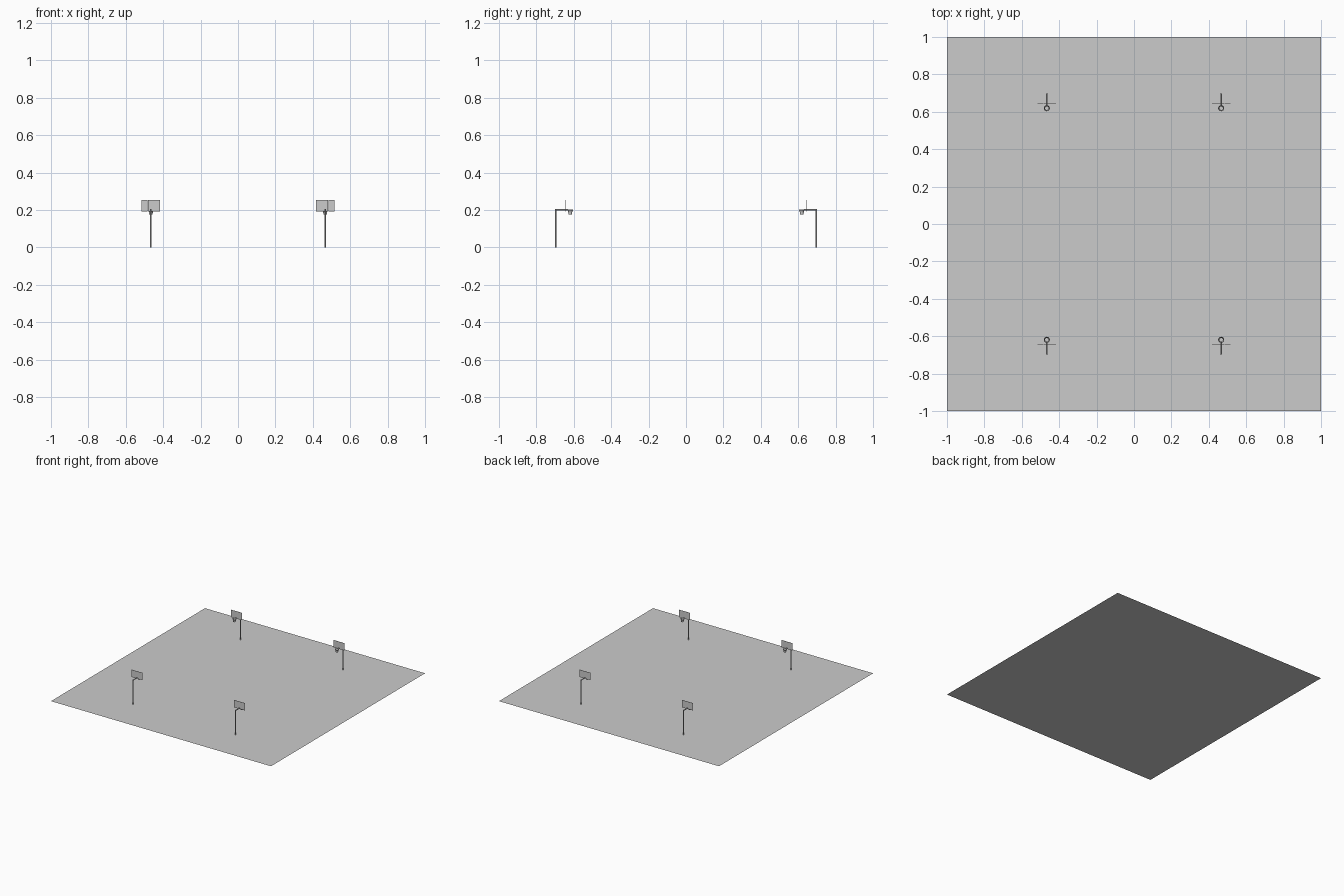
import bpy, bmesh, math
from mathutils import Matrix, Vector

if "Cube" in bpy.data.objects:
    bpy.data.objects.remove(bpy.data.objects["Cube"])

HOOP_X, POLE_Y = 0.466, 0.697


def add_mesh(name, bm, place):
    mesh = bpy.data.meshes.new(name)
    bm.transform(place)
    bm.to_mesh(mesh)
    bm.free()
    obj = bpy.data.objects.new(name, mesh)
    bpy.context.collection.objects.link(obj)
    return obj


def box(bm, center, size):
    bmesh.ops.create_cube(bm, size=1, matrix=Matrix.Translation(center) @ Matrix.Diagonal((*size, 1)))


def tube(bm, start, end, radius, sides=8):
    a, b = Vector(start), Vector(end)
    d = b - a
    m = Matrix.Translation((a + b) / 2) @ d.to_track_quat('Z', 'Y').to_matrix().to_4x4()
    bmesh.ops.create_cone(bm, cap_ends=True, segments=sides, radius1=radius,
                          radius2=radius, depth=d.length, matrix=m)


def lathe(bm, profile, center, sides=16, closed=False):
    rings = [[bm.verts.new((r * math.cos(2 * math.pi * i / sides), center[1] + r * math.sin(2 * math.pi * i / sides), z))
              for i in range(sides)] for r, z in profile]
    pairs = list(zip(rings, rings[1:])) + ([(rings[-1], rings[0])] if closed else [])
    for p, q in pairs:
        for i in range(sides):
            j = (i + 1) % sides
            bm.faces.new((p[i], p[j], q[j], q[i]))
    bmesh.ops.recalc_face_normals(bm, faces=bm.faces)


# flat court
bm = bmesh.new()
bmesh.ops.create_grid(bm, x_segments=1, y_segments=1, size=1)
add_mesh("court", bm, Matrix())

# four hoops: local pole at origin, ring towards +y
for sx, side in ((-1, "left"), (1, "right")):
    for angle, end in ((0, "front"), (math.pi, "back")):
        tag = f"{end}_{side}"
        y = -POLE_Y if angle == 0 else POLE_Y
        place = Matrix.Translation((sx * HOOP_X, y, 0)) @ Matrix.Rotation(angle, 4, 'Z')

        # upright pole and arm
        bm = bmesh.new()
        tube(bm, (0, 0, 0), (0, 0, 0.204), 0.004)
        tube(bm, (0, 0, 0.2), (0, 0.065, 0.2), 0.004)
        add_mesh("pole_" + tag, bm, place)

        # backboard in three panels
        bm = bmesh.new()
        for i in (-1, 0, 1):
            box(bm, (i * 0.0335, 0.052, 0.223), (0.033, 0.002, 0.06))
        add_mesh("backboard_" + tag, bm, place)

        # rim
        bm = bmesh.new()
        lathe(bm, [(0.0150, 0.198), (0.0165, 0.200), (0.0150, 0.202), (0.0135, 0.200)],
              (0, 0.078), closed=True)
        add_mesh("rim_" + tag, bm, place)

        # tapered open net
        bm = bmesh.new()
        lathe(bm, [(0.0145, 0.2), (0.011, 0.19), (0.0095, 0.177)], (0, 0.078))
        add_mesh("net_" + tag, bm, place)
